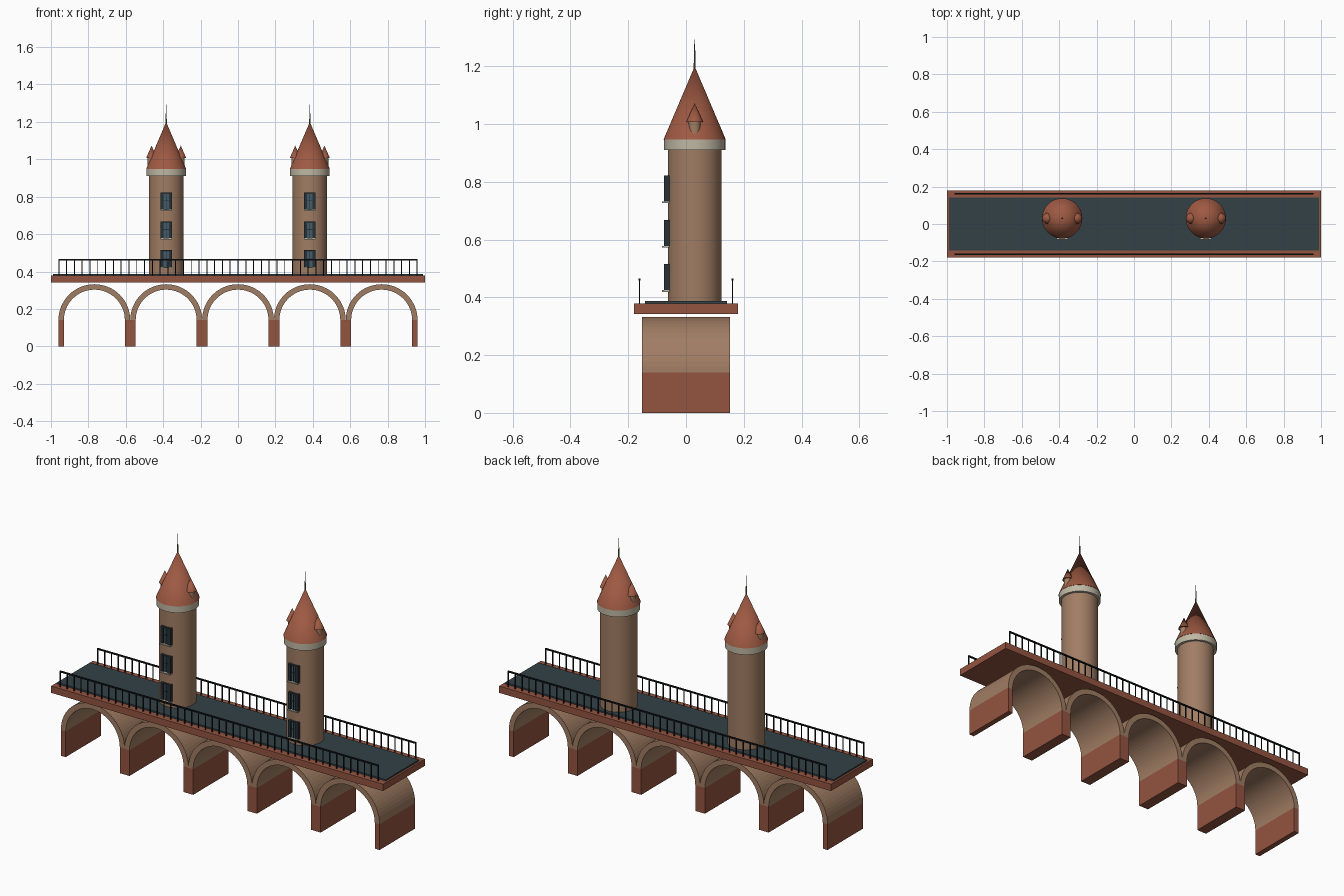
import bpy, bmesh, math
from mathutils import Matrix, Vector

if "Cube" in bpy.data.objects:
    bpy.data.objects.remove(bpy.data.objects["Cube"])


def mat(name, r, g, b):
    m = bpy.data.materials.new(name)
    lin = [c / 12.92 if c <= 0.04045 else ((c + 0.055) / 1.055) ** 2.4 for c in (r, g, b)]
    m.diffuse_color = (*lin, 1)
    m.use_nodes = True
    m.node_tree.nodes["Principled BSDF"].inputs["Base Color"].default_value = m.diffuse_color
    return m


TAN = mat("tan stone", 0.63, 0.49, 0.39)
BRICK = mat("red brick", 0.58, 0.33, 0.25)
ROOF = mat("terracotta roof", 0.62, 0.35, 0.26)
ROAD = mat("slate road", 0.20, 0.255, 0.28)
IRON = mat("black iron", 0.08, 0.09, 0.10)
CREAM = mat("cream stone", 0.75, 0.72, 0.64)
GLASS = mat("blue grey glass", 0.27, 0.36, 0.41)
SHUTTER = mat("dark shutter", 0.15, 0.19, 0.21)
SPIRE = mat("aged brass", 0.45, 0.42, 0.32)


def finish(bm, name, material, smooth=False):
    bmesh.ops.recalc_face_normals(bm, faces=bm.faces)
    if smooth:
        for f in bm.faces:
            f.smooth = True
        for e in bm.edges:
            if len(e.link_faces) == 2 and e.calc_face_angle() > math.radians(35):
                e.smooth = False
    me = bpy.data.meshes.new(name)
    bm.to_mesh(me)
    bm.free()
    me.materials.append(material)
    ob = bpy.data.objects.new(name, me)
    bpy.context.collection.objects.link(ob)
    return ob


def add_box(bm, x0, x1, y0, y1, z0, z1):
    m = Matrix.Translation(((x0 + x1) / 2, (y0 + y1) / 2, (z0 + z1) / 2))
    bmesh.ops.create_cube(bm, size=1, matrix=m @ Matrix.Diagonal((x1 - x0, y1 - y0, z1 - z0, 1)))


def boxes(name, material, *specs):
    bm = bmesh.new()
    for s in specs:
        add_box(bm, *s)
    return finish(bm, name, material)


def cone(name, material, x, y, z0, z1, r0, r1, seg=48):
    bm = bmesh.new()
    bmesh.ops.create_cone(bm, cap_ends=True, segments=seg, radius1=r0, radius2=r1, depth=z1 - z0,
                          matrix=Matrix.Translation((x, y, (z0 + z1) / 2)))
    return finish(bm, name, material, True)


# viaduct: five barrel arches on paired piers
PITCH, R_OUT, R_IN, SPRING, HALF = 0.384, 0.192, 0.163, 0.14, 0.153
for i in range(5):
    cx = (i - 2) * PITCH
    bm = bmesh.new()
    n = 32
    rings = []
    for k in range(n + 1):
        a = math.pi * k / n
        c, s = math.cos(a), math.sin(a)
        rings.append([bm.verts.new((cx + r * c, y, SPRING + r * s))
                      for r, y in ((R_IN, -HALF), (R_OUT, -HALF), (R_OUT, HALF), (R_IN, HALF))])
    for p, q in zip(rings, rings[1:]):
        for j in range(4):
            bm.faces.new((p[j], p[(j + 1) % 4], q[(j + 1) % 4], q[j]))
    bm.faces.new(rings[0])
    bm.faces.new(rings[-1])
    finish(bm, f"arch_{i + 1}", TAN)
    boxes(f"piers_{i + 1}", BRICK,
          (cx - R_OUT, cx - R_IN, -HALF, HALF, 0, SPRING),
          (cx + R_IN, cx + R_OUT, -HALF, HALF, 0, SPRING))

# deck and road surface
boxes("deck", BRICK, (-1, 1, -0.18, 0.18, 0.342, 0.379))
boxes("road", ROAD, (-0.99, 0.99, -0.142, 0.142, 0.379, 0.387))

# railings: posts plus a top rail on each side
for side, y in (("front", -0.161), ("back", 0.161)):
    specs = [(-0.96, 0.96, y - 0.004, y + 0.004, 0.459, 0.466)]
    for k in range(47):
        x = -0.958 + 1.916 * k / 46
        specs.append((x - 0.0025, x + 0.0025, y - 0.0025, y + 0.0025, 0.375, 0.462))
    boxes(f"{side}_railing", IRON, *specs)

# two round towers
TY = 0.03
for side, tx in (("left", -0.384), ("right", 0.384)):
    cone(f"{side}_tower_wall", TAN, tx, TY, 0.379, 0.915, 0.093, 0.093)
    cone(f"{side}_tower_band", CREAM, tx, TY, 0.911, 0.949, 0.106, 0.106)
    cone(f"{side}_tower_roof", ROOF, tx, TY, 0.947, 1.2, 0.1075, 0.0)
    cone(f"{side}_spire", SPIRE, tx, TY, 1.18, 1.293, 0.004, 0.001, 8)
    # round dormers on both flanks of the roof
    for tag, d in (("outer", -0.078), ("inner", 0.078)):
        cone(f"{side}_{tag}_dormer_wall", TAN, tx + d, TY, 0.965, 1.01, 0.021, 0.021, 24)
        cone(f"{side}_{tag}_dormer_roof", ROOF, tx + d, TY, 1.007, 1.073, 0.029, 0.0, 24)
    # front windows with shutters, mullions and sills
    for i, z in enumerate((0.425, 0.578, 0.732)):
        t = z + 0.09
        boxes(f"{side}_window_shutters_{i + 1}", SHUTTER,
              (tx - 0.031, tx - 0.014, -0.076, -0.05, z, t),
              (tx + 0.014, tx + 0.031, -0.076, -0.05, z, t),
              (tx - 0.014, tx + 0.014, -0.074, -0.05, t - 0.008, t))
        boxes(f"{side}_window_glass_{i + 1}", GLASS, (tx - 0.014, tx + 0.014, -0.07, -0.05, z, t - 0.008))
        boxes(f"{side}_window_mullion_{i + 1}", SHUTTER,
              (tx - 0.0015, tx + 0.0015, -0.073, -0.06, z, t - 0.008),
              (tx - 0.014, tx + 0.014, -0.073, -0.06, z + 0.045, z + 0.048))
        boxes(f"{side}_window_sill_{i + 1}", CREAM, (tx - 0.03, tx + 0.03, -0.083, -0.05, z - 0.006, z))
